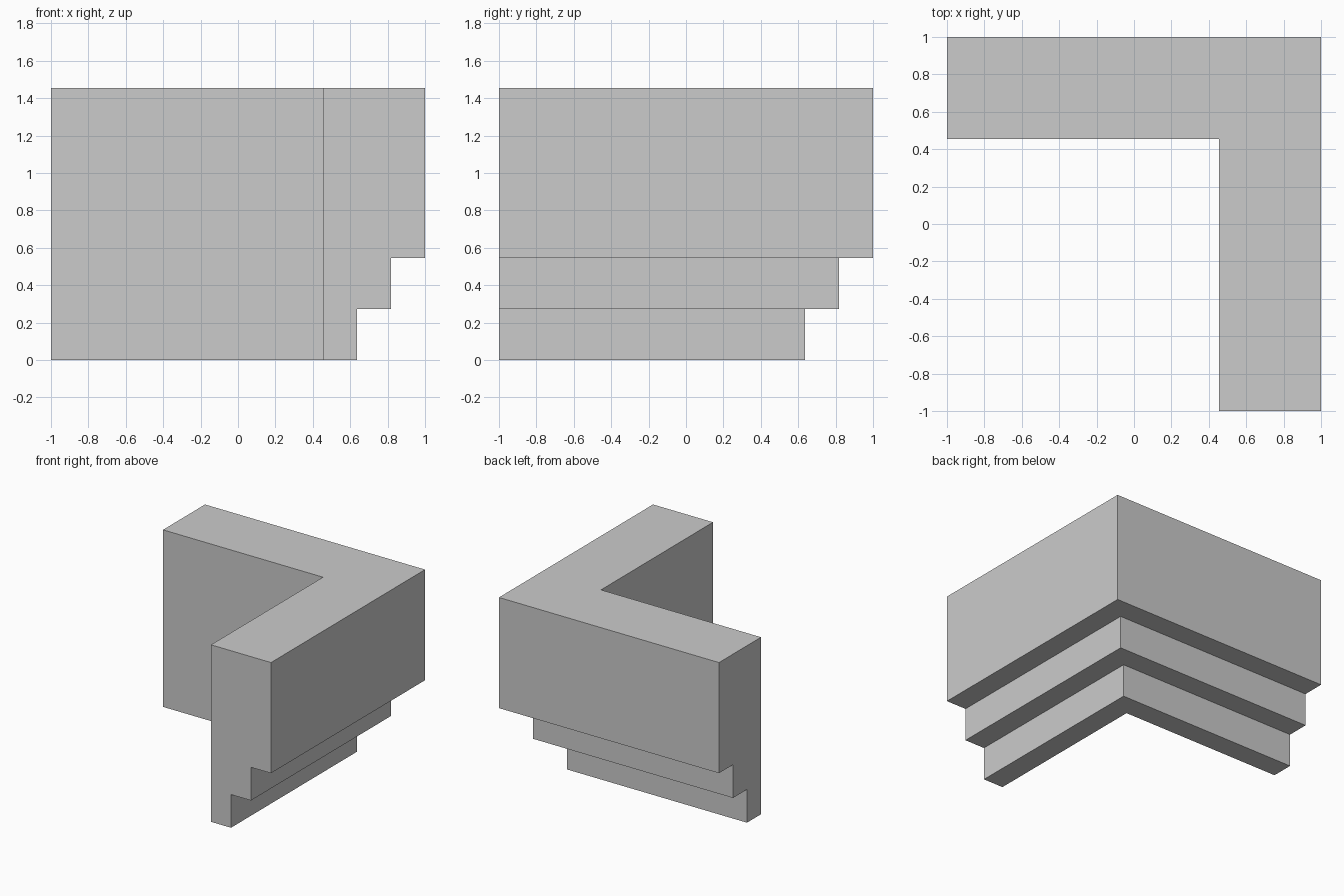
import bpy, bmesh

if "Cube" in bpy.data.objects:
    bpy.data.objects.remove(bpy.data.objects["Cube"])

U = 1 / 11  # grid module of the design

# Stepped cross-section: (distance from centre, height), in modules
profile = [(5, 0), (7, 0), (7, 3), (9, 3), (9, 6), (11, 6), (11, 16), (5, 16)]

# Stations along the L-shaped path: left end, mitred corner, front end
stations = [
    lambda r: (-1, r),
    lambda r: (r, r),
    lambda r: (r, -1),
]

bm = bmesh.new()
rings = [[bm.verts.new((*place(r * U), z * U)) for r, z in profile]
         for place in stations]

# Sides of both arms
n = len(profile)
for a, b in zip(rings, rings[1:]):
    for i in range(n):
        j = (i + 1) % n
        bm.faces.new((a[i], a[j], b[j], b[i]))

# End caps
bm.faces.new(rings[0])
bm.faces.new(rings[-1])
bmesh.ops.recalc_face_normals(bm, faces=bm.faces)

mesh = bpy.data.meshes.new("corner_cornice")
bm.to_mesh(mesh)
bm.free()
cornice = bpy.data.objects.new("corner_cornice", mesh)
bpy.context.collection.objects.link(cornice)
